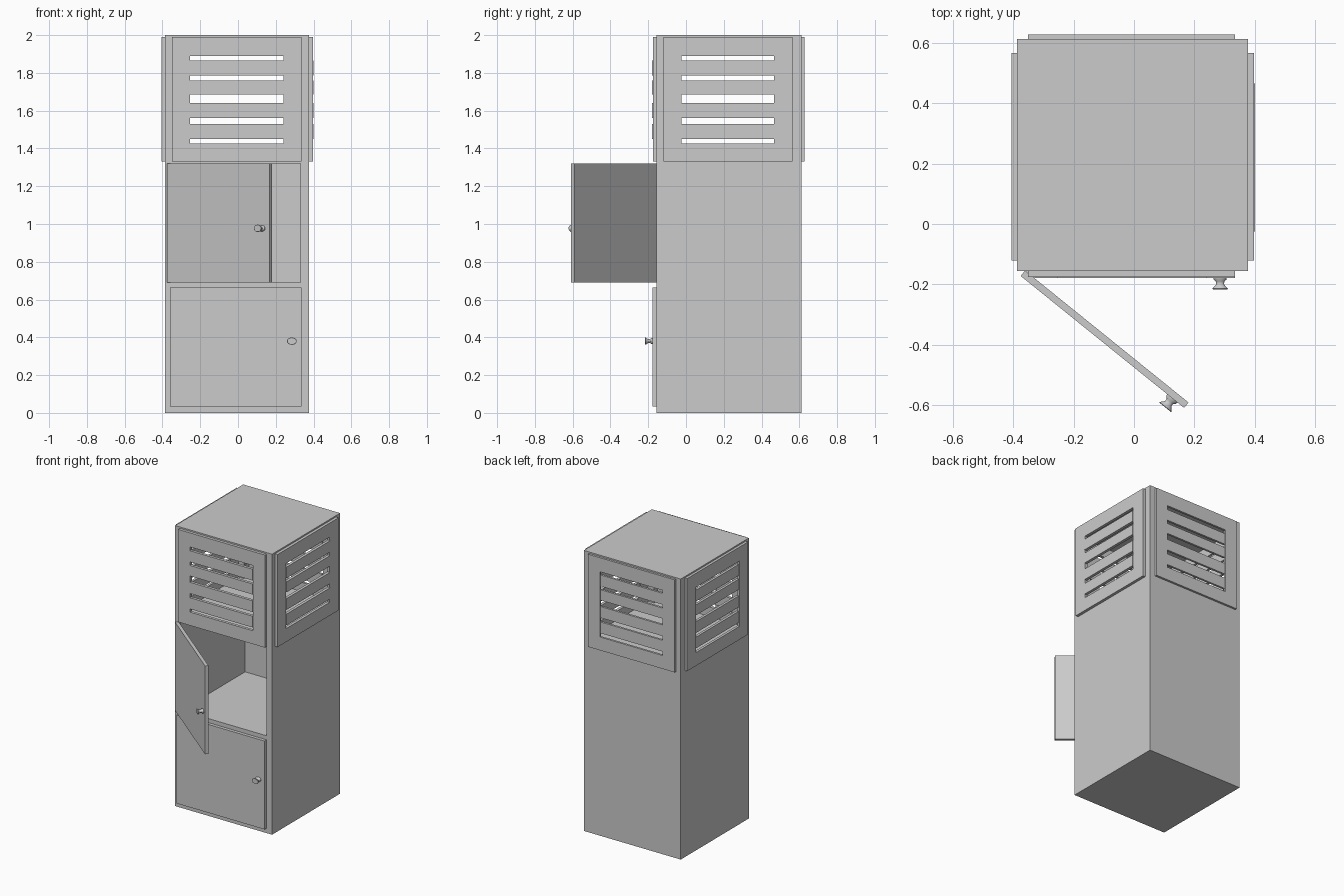
import bpy, bmesh
from math import radians, cos, sin, pi
from mathutils import Matrix, Vector

if "Cube" in bpy.data.objects:
    bpy.data.objects.remove(bpy.data.objects["Cube"])

X0, X1, Y0, Y1 = -0.387, 0.377, -0.155, 0.612   # carcass footprint


def finish(name, bm):
    bmesh.ops.recalc_face_normals(bm, faces=bm.faces[:])
    mesh = bpy.data.meshes.new(name)
    bm.to_mesh(mesh)
    bm.free()
    ob = bpy.data.objects.new(name, mesh)
    bpy.context.collection.objects.link(ob)
    return ob


def add_box(bm, lo, hi):
    lo, hi = Vector(lo), Vector(hi)
    d = hi - lo
    m = Matrix.Translation((lo + hi) / 2) @ Matrix.Diagonal((d.x, d.y, d.z, 1))
    bmesh.ops.create_cube(bm, size=1, matrix=m)


def box(name, lo, hi):
    bm = bmesh.new()
    add_box(bm, lo, hi)
    return finish(name, bm)


def cut(target, lo, hi):
    cutter = box("cutter", lo, hi)
    cutter.hide_render = True
    mod = target.modifiers.new("cut", 'BOOLEAN')
    mod.operation, mod.solver, mod.object = 'DIFFERENCE', 'EXACT', cutter
    bpy.context.view_layer.objects.active = target
    bpy.ops.object.modifier_apply(modifier=mod.name)
    bpy.data.objects.remove(cutter)


# Hollow carcass: open front, window openings on the sides and back at the top
carcass = box("carcass", (X0, Y0, 0), (X1, Y1, 2))
cut(carcass, (-0.345, -0.4, 0.04), (0.332, 0.573, 1.96))
cut(carcass, (-1, -0.113, 1.36), (1, 0.558, 1.96))
cut(carcass, (-0.34, 0.3, 1.36), (0.328, 1, 1.96))

# Shelves
box("middle_shelf", (-0.345, -0.148, 0.65), (0.332, 0.573, 0.69))
box("upper_shelf", (-0.345, -0.15, 1.32), (0.332, 0.573, 1.36))


# Louvred panels: a ring-shaped frame with four slats.
# Local space: u along the panel, outward is -y, y = 0 on the carcass wall.
def louvre(name, u, win, thick, proud, matrix):
    bm = bmesh.new()
    rings = []
    for y in (-thick, 0):
        for (a, b), (c, d) in ((u, (1.33, 1.99)), (win, (1.425, 1.89))):
            rings.append([bm.verts.new(p) for p in
                          ((a, y, c), (b, y, c), (b, y, d), (a, y, d))])
    fo, fi, bo, bi = rings
    for p, q in ((fo, fi), (fi, bi), (bi, bo), (bo, fo)):
        for i in range(4):
            j = (i + 1) % 4
            bm.faces.new((p[i], p[j], q[j], q[i]))
    frame = finish(name + "_panel", bm)
    bm = bmesh.new()
    for lo, hi in ((1.45, 1.53), (1.56, 1.64), (1.685, 1.76), (1.785, 1.865)):
        add_box(bm, (win[0], -thick - proud, lo), (win[1], -proud, hi))
    slats = finish(name + "_slats", bm)
    for ob in (frame, slats):
        ob.matrix_world = matrix


def side(x, y, deg):
    return Matrix.Translation((x, y, 0)) @ Matrix.Rotation(radians(deg), 4, 'Z')


louvre("front", (-0.35, 0.335), (-0.255, 0.24), 0.02, 0.004, side(0, Y0, 0))
louvre("right", (-0.12, 0.565), (-0.025, 0.465), 0.02, 0.004, side(X1, 0, 90))
louvre("back", (-0.335, 0.35), (-0.24, 0.255), 0.015, -0.006, side(0, Y1, 180))
louvre("left", (-0.565, 0.12), (-0.465, 0.025), 0.018, -0.006, side(X0, 0, -90))


# Doors with turned knobs, hinged at the outer lower left corner
def door(name, hinge, deg, knob_z):
    m = Matrix.Translation(hinge) @ Matrix.Rotation(radians(deg), 4, 'Z')
    box(name + "_door", (0, 0, 0), (0.695, 0.023, 0.63)).matrix_world = m
    profile = ((0, 0.002), (0.022, 0.002), (0.021, -0.006), (0.014, -0.012),
               (0.013, -0.021), (0.018, -0.028), (0.026, -0.036), (0.024, -0.038),
               (0, -0.039))
    bm = bmesh.new()
    n = 24
    loops = [[bm.verts.new((r * cos(2 * pi * k / n), y, 0.75 * r * sin(2 * pi * k / n)))
              for k in range(n)] for r, y in profile[1:-1]]
    for p, q in zip(loops, loops[1:]):
        for k in range(n):
            j = (k + 1) % n
            bm.faces.new((p[k], p[j], q[j], q[k]))
    bm.faces.new(loops[0])
    bm.faces.new(loops[-1])
    knob = finish(name + "_knob", bm)
    knob.matrix_world = m @ Matrix.Translation((0.645, 0, knob_z))
    bpy.ops.object.select_all(action='DESELECT')
    knob.select_set(True)
    bpy.context.view_layer.objects.active = knob
    bpy.ops.object.shade_smooth_by_angle(angle=radians(40))


door("lower", (-0.36, -0.178, 0.035), 0, 0.345)
door("middle", (-0.375, -0.172, 0.69), -38.9, 0.287)
